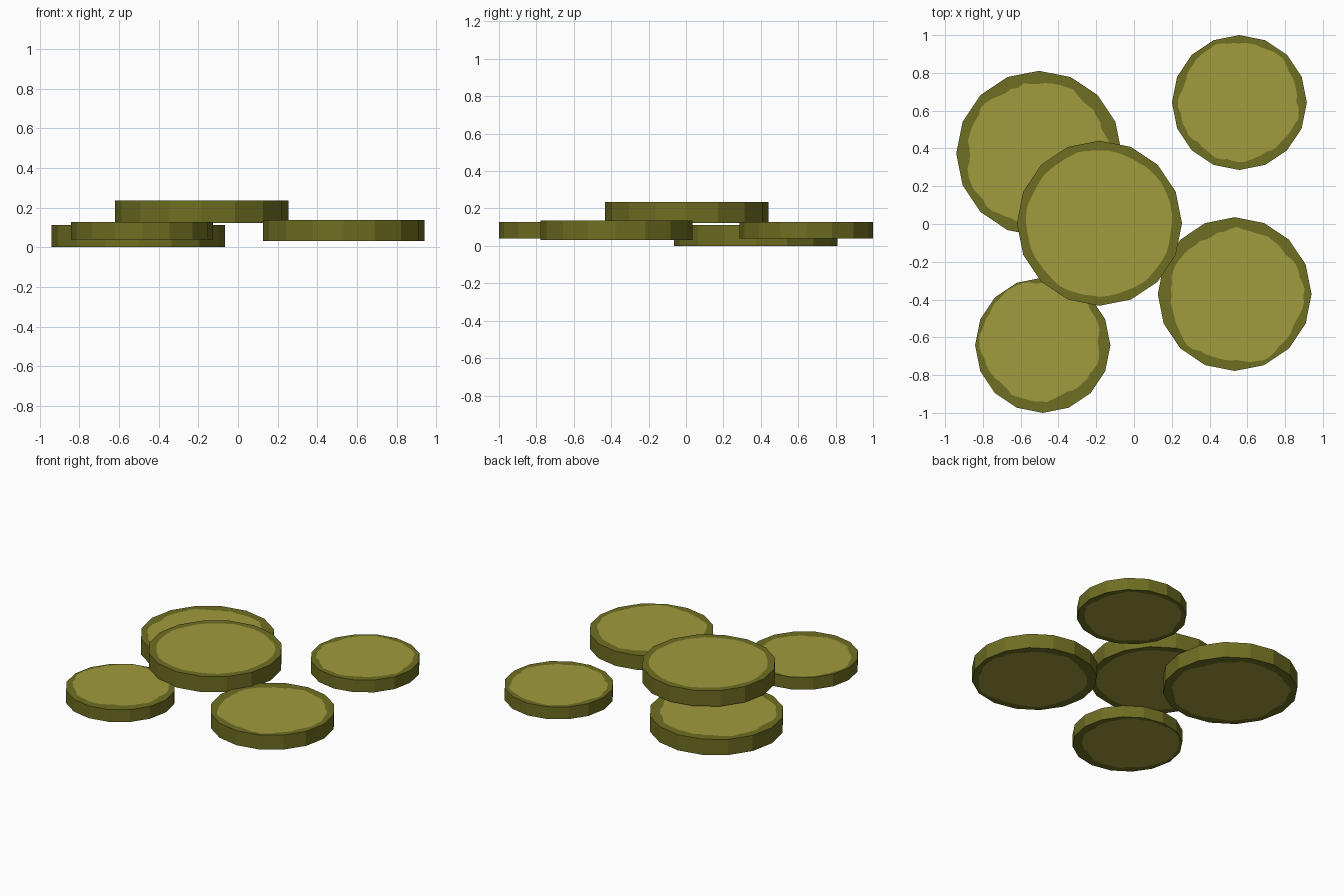
import bpy, bmesh, math, random

if "Cube" in bpy.data.objects:
    bpy.data.objects.remove(bpy.data.objects["Cube"])

random.seed(7)


def material(name, rgb):
    m = bpy.data.materials.new(name)
    m.diffuse_color = (*rgb, 1)
    m.use_nodes = True
    m.node_tree.nodes["Principled BSDF"].inputs["Base Color"].default_value = m.diffuse_color
    return m


SKIN = material("olive_skin", (0.156, 0.156, 0.016))
FLESH = material("yellow_green_flesh", (0.352, 0.328, 0.047))
SIDES, SUB = 16, 4          # outer sides, flesh-edge points per side


def slice_disc(name, cx, cy, r, z0, z1, inner, ox, oy, wobble):
    """Round slice: 16-sided skin with a ragged flesh patch inset in both caps."""
    bm = bmesh.new()
    n = SIDES * SUB
    # ragged flesh outline: slow waves plus small nicks
    p1, p2 = random.uniform(0, 6.28), random.uniform(0, 6.28)
    outline = []
    for i in range(n):
        a = 2 * math.pi * i / n
        k = inner + wobble * (0.5 * math.sin(5 * a + p1) + 0.4 * math.sin(11 * a + p2)
                              + random.uniform(-0.5, 0.5))
        x = r * k * math.cos(a) + ox
        y = r * k * math.sin(a) + oy
        s = min(1, 0.965 * r / math.hypot(x, y))   # stay inside the skin
        outline.append((cx + x * s, cy + y * s))
    rims = []
    for z, up in ((z0, False), (z1, True)):
        rim = [bm.verts.new((cx + r * math.cos(2 * math.pi * i / SIDES),
                             cy + r * math.sin(2 * math.pi * i / SIDES), z))
               for i in range(SIDES)]
        edge = [bm.verts.new((x, y, z)) for x, y in outline]
        rims.append(rim)

        def face(vs, mat):
            f = bm.faces.new(vs if up else vs[::-1])
            f.material_index = mat

        # skin border, fanned from each outer corner
        for i in range(SIDES):
            a, b = rim[i], rim[(i + 1) % SIDES]
            pts = [edge[(i * SUB + j) % n] for j in range(SUB + 1)]
            h = SUB // 2
            for j in range(SUB):
                face([a if j < h else b, pts[j + 1], pts[j]], 0)
            face([a, b, pts[h]], 0)
        # flesh patch, fanned from the middle
        mid = bm.verts.new((cx + ox, cy + oy, z))
        for j in range(n):
            face([mid, edge[j], edge[(j + 1) % n]], 1)
    # side wall
    lo, hi = rims
    for i in range(SIDES):
        j = (i + 1) % SIDES
        bm.faces.new((lo[i], lo[j], hi[j], hi[i]))
    me = bpy.data.meshes.new(name)
    bm.to_mesh(me)
    bm.free()
    me.materials.append(SKIN)
    me.materials.append(FLESH)
    ob = bpy.data.objects.new(name, me)
    bpy.context.collection.objects.link(ob)


# name, centre x, y, radius, bottom, top, flesh ratio, flesh offset x, y, raggedness
slice_disc("slice_back_left", -0.503, 0.373, 0.438, 0.0, 0.112, 0.865, -0.005, -0.005, 0.035)
slice_disc("slice_middle", -0.183, 0.004, 0.437, 0.122, 0.235, 0.885, 0.0, 0.0, 0.012)
slice_disc("slice_front_right", 0.533, -0.371, 0.407, 0.032, 0.136, 0.865, 0.01, -0.01, 0.035)
slice_disc("slice_front_left", -0.483, -0.642, 0.358, 0.039, 0.127, 0.88, -0.012, 0.022, 0.03)
slice_disc("slice_back_right", 0.558, 0.643, 0.357, 0.039, 0.127, 0.88, -0.003, 0.005, 0.03)
